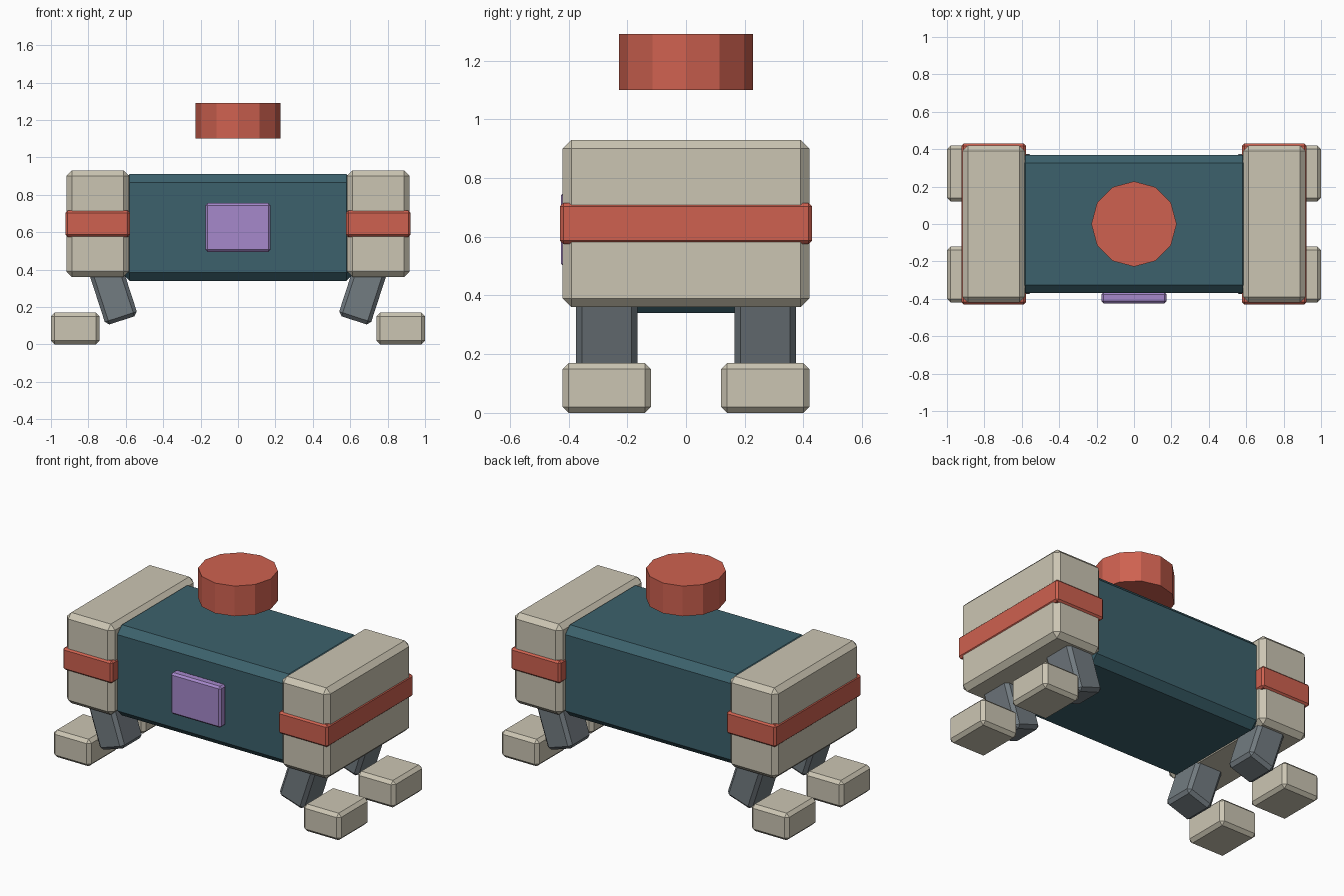
import bpy
from math import radians

if "Cube" in bpy.data.objects:
    bpy.data.objects.remove(bpy.data.objects["Cube"])


def material(name, rgb):
    m = bpy.data.materials.new(name)
    m.diffuse_color = (*rgb, 1)
    m.use_nodes = True
    m.node_tree.nodes["Principled BSDF"].inputs["Base Color"].default_value = m.diffuse_color
    return m


TEAL = material("teal", (0.045, 0.12, 0.15))
CREAM = material("cream", (0.60, 0.56, 0.45))
RED = material("red", (0.62, 0.12, 0.08))
PURPLE = material("purple", (0.38, 0.25, 0.60))
STEEL = material("steel", (0.17, 0.20, 0.22))


def box(name, center, size, bevel, mat, tilt=0):
    """Box with a single flat chamfer, tilted about the y axis."""
    bpy.ops.mesh.primitive_cube_add(size=1, location=center)
    ob = bpy.context.object
    ob.name = name
    ob.scale = size
    bpy.ops.object.transform_apply(location=False, rotation=False, scale=True)
    ob.rotation_euler.y = radians(tilt)
    mod = ob.modifiers.new("chamfer", "BEVEL")
    mod.width = bevel
    mod.segments = 1
    ob.data.materials.append(mat)
    return ob


# Main body and front panel
box("body", (0, 0, 0.625), (1.25, 0.74, 0.57), 0.045, TEAL)
box("front_panel", (0, -0.395, 0.625), (0.35, 0.06, 0.26), 0.012, PURPLE)

# End caps, bands, legs and feet on both sides
for sx, side in ((-1, "left"), (1, "right")):
    box(f"end_cap_{side}", (sx * 0.75, 0, 0.645), (0.335, 0.84, 0.57), 0.03, CREAM)
    box(f"band_{side}", (sx * 0.75, 0, 0.645), (0.345, 0.86, 0.14), 0.012, RED)
    for sy, end in ((-1, "front"), (1, "back")):
        box(f"leg_{end}_{side}", (sx * 0.673, sy * 0.27, 0.29),
            (0.18, 0.21, 0.34), 0.02, STEEL, sx * 18)
        box(f"foot_{end}_{side}", (sx * 0.87, sy * 0.27, 0.085),
            (0.26, 0.30, 0.17), 0.02, CREAM)

# Floating top drum
bpy.ops.mesh.primitive_cylinder_add(vertices=12, radius=0.228, depth=0.19,
                                    location=(0, 0, 1.195))
drum = bpy.context.object
drum.name = "top_drum"
drum.data.materials.append(RED)
